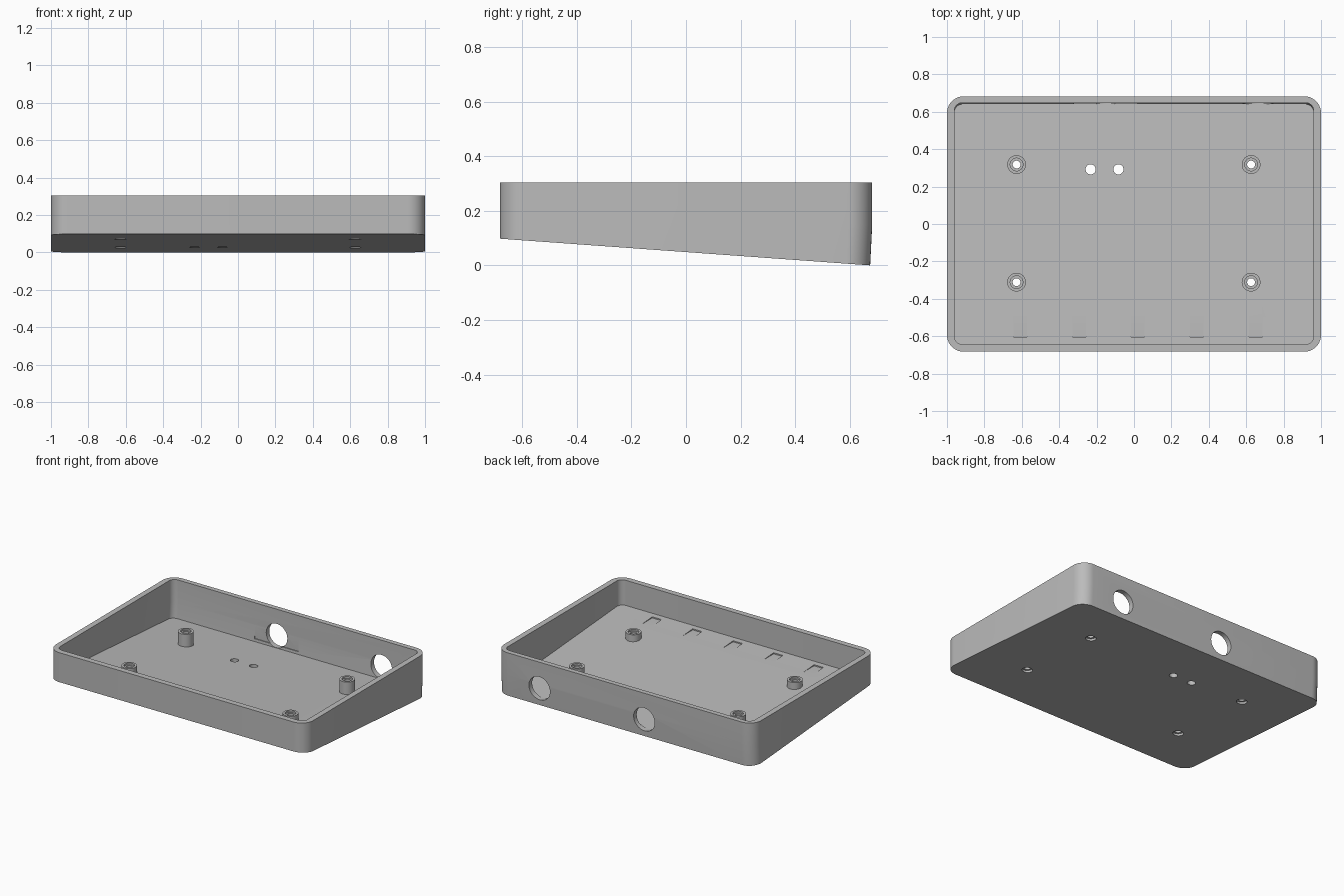
import bpy, bmesh, math
from mathutils import Matrix

cube = bpy.data.objects.get("Cube")
if cube:
    bpy.data.objects.remove(cube, do_unlink=True)

grey = bpy.data.materials.new("matte_grey")
grey.use_nodes = True
colour = (0.5, 0.5, 0.5, 1)
grey.diffuse_color = colour
grey.node_tree.nodes["Principled BSDF"].inputs["Base Color"].default_value = colour

TOP, BEND, FLOOR, SLOPE = 0.305, 0.15, 0.033, 0.072


def underside(y):
    return 0.049 - SLOPE * y


def make(name, bm):
    bmesh.ops.recalc_face_normals(bm, faces=bm.faces[:])
    mesh = bpy.data.meshes.new(name)
    bm.to_mesh(mesh)
    bm.free()
    mesh.materials.append(grey)
    obj = bpy.data.objects.new(name, mesh)
    bpy.context.collection.objects.link(obj)
    return obj


def smooth(obj):
    bpy.ops.object.select_all(action='DESELECT')
    obj.select_set(True)
    bpy.context.view_layer.objects.active = obj
    bpy.ops.object.shade_smooth_by_angle(angle=math.radians(30))


def rounded_rect(x, front, back, r, steps=10):
    pts = []
    corners = [(x - r, back - r), (r - x, back - r), (r - x, front + r), (x - r, front + r)]
    for q, (cx, cy) in enumerate(corners):
        for i in range(steps + 1):
            a = math.pi / 2 * (q + i / steps)
            pts.append((cx + r * math.cos(a), cy + r * math.sin(a)))
    return pts


def base_ring(points, lift):
    # sloping ring whose back edge leans slightly inward
    ring = []
    for x, y in points:
        if y > 0.58:
            y -= 0.0075
        ring.append((x, y, underside(y) + lift))
    return ring


# Tray shell: outside going up, over the rim, then inside going down
outer = rounded_rect(1, -0.683, 0.683, 0.09)
inner = rounded_rect(0.96, -0.643, 0.648, 0.042)
levels = [base_ring(outer, 0)]
levels += [[(x, y, z) for x, y in outer] for z in (BEND, TOP)]
levels += [[(x, y, z) for x, y in inner] for z in (TOP, BEND)]
levels.append(base_ring(inner, FLOOR))
bm = bmesh.new()
rings = [[bm.verts.new(p) for p in ring] for ring in levels]
n = len(outer)
for a, b in zip(rings, rings[1:]):
    for i in range(n):
        j = (i + 1) % n
        bm.faces.new((a[i], a[j], b[j], b[i]))
bm.faces.new(rings[0])
bm.faces.new(rings[-1])
tray = make("tray_shell", bm)


def cut(cutter):
    cutter.hide_render = True
    mod = tray.modifiers.new("cut", 'BOOLEAN')
    mod.operation = 'DIFFERENCE'
    mod.solver = 'EXACT'
    mod.object = cutter
    dg = bpy.context.evaluated_depsgraph_get()
    mesh = bpy.data.meshes.new_from_object(tray.evaluated_get(dg))
    tray.modifiers.remove(mod)
    tray.data = mesh
    bpy.data.objects.remove(cutter, do_unlink=True)


def round_cutter(pos, radius, depth, along_y=False):
    bm = bmesh.new()
    m = Matrix.Translation(pos)
    if along_y:
        m = m @ Matrix.Rotation(math.pi / 2, 4, 'X')
    bmesh.ops.create_cone(bm, cap_ends=True, segments=40, radius1=radius,
                          radius2=radius, depth=depth, matrix=m)
    return make("round_cutter", bm)


def box_cutter(lo, hi):
    bm = bmesh.new()
    bmesh.ops.create_cube(bm, size=1)
    for v in bm.verts:
        v.co = [l if c < 0 else h for c, l, h in zip(v.co, lo, hi)]
    return make("box_cutter", bm)


# Flat relief on the back wall and the two cable holes
cut(box_cutter((-0.32, 0.6, 0.055), (0.02, 0.6475, 0.2)))
for x in (-0.152, 0.662):
    cut(round_cutter((x, 0.675, 0.12), 0.082, 0.1, True))

# Small light holes in the floor
for x in (-0.232, -0.083):
    cut(round_cutter((x, 0.292, 0.04), 0.027, 0.2))

# Level slots that run out of the sloping floor
for i in range(5):
    x = -0.608 + i * 0.3145
    z = underside(-0.49) + FLOOR
    cut(box_cutter((x - 0.036, -0.605, z), (x + 0.036, -0.45, z + 0.1)))

# Screw posts with a recessed top, over countersunk floor holes
POST_TOP = 0.15
for px, side in ((-0.628, "right"), (0.626, "left")):
    for py, end in ((0.318, "back"), (-0.311, "front")):
        floor = underside(py)
        cut(round_cutter((px, py, floor), 0.034, 0.2))
        base = floor + FLOOR * 0.5
        profile = [(0.021, base), (0.021, POST_TOP - 0.012), (0.034, POST_TOP - 0.012),
                   (0.034, POST_TOP), (0.05, POST_TOP), (0.05, base)]
        bm = bmesh.new()
        verts = [bm.verts.new((r, 0, z)) for r, z in profile]
        edges = [bm.edges.new((verts[i - 1], verts[i])) for i in range(len(verts))]
        bmesh.ops.spin(bm, geom=verts + edges, cent=(0, 0, 0), axis=(0, 0, 1),
                       angle=math.tau, steps=40, use_merge=False)
        bmesh.ops.remove_doubles(bm, verts=bm.verts[:], dist=0.0001)
        bmesh.ops.translate(bm, verts=bm.verts[:], vec=(px, py, 0))
        smooth(make(f"screw_post_{end}_{side}", bm))

smooth(tray)
